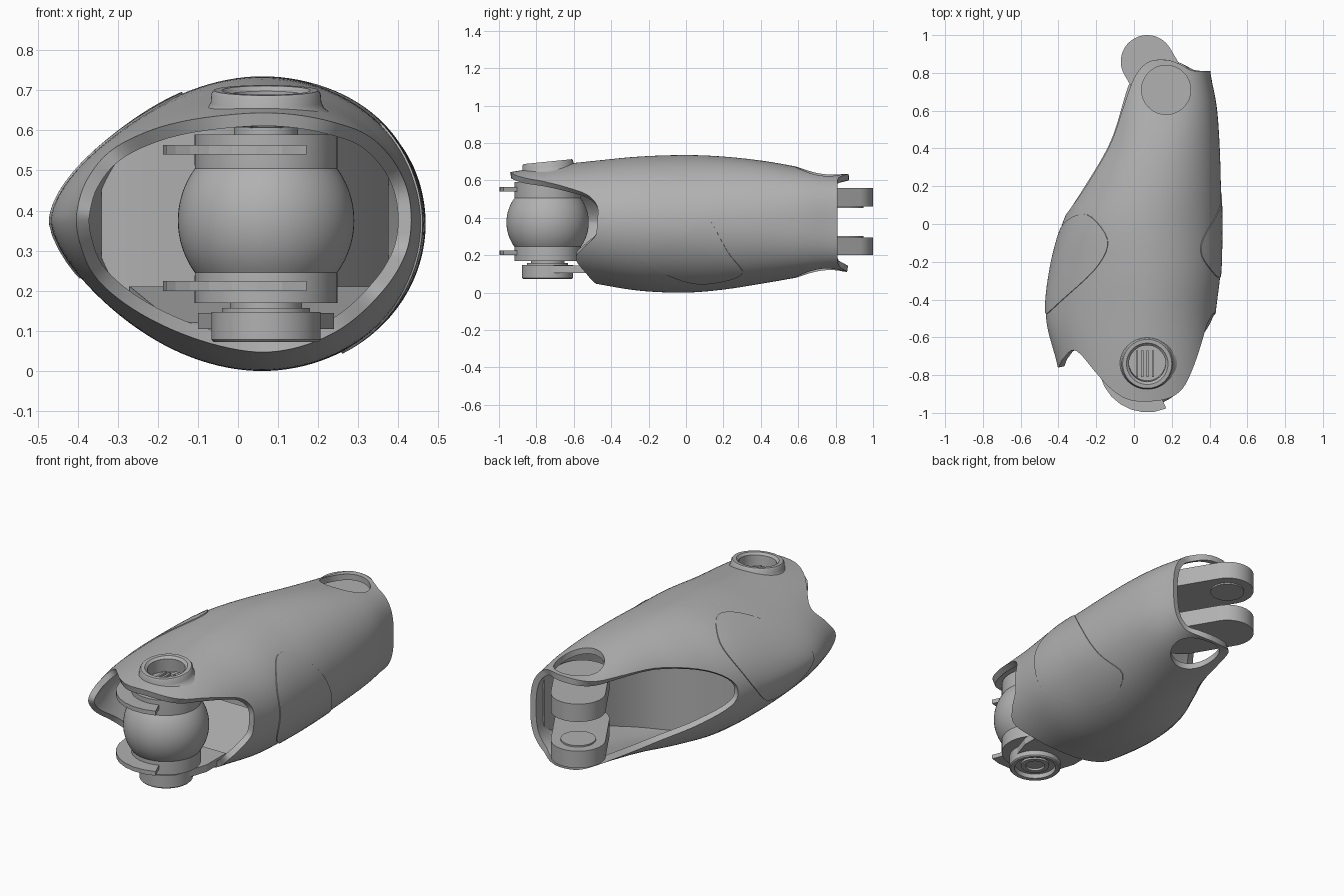
import bpy, bmesh, math
from mathutils import Matrix, Vector

if "Cube" in bpy.data.objects:
    bpy.data.objects.remove(bpy.data.objects["Cube"], do_unlink=True)

grey = bpy.data.materials.new("plain grey")
grey.use_nodes = True
grey.diffuse_color = (0.44, 0.44, 0.44, 1)
grey.node_tree.nodes["Principled BSDF"].inputs["Base Color"].default_value = (0.44, 0.44, 0.44, 1)


def make(name, verts, faces, closed=True):
    bm = bmesh.new()
    vs = [bm.verts.new(v) for v in verts]
    for f in faces:
        bm.faces.new([vs[i] for i in f])
    if closed:
        bmesh.ops.recalc_face_normals(bm, faces=bm.faces)
    me = bpy.data.meshes.new(name)
    bm.to_mesh(me)
    bm.free()
    ob = bpy.data.objects.new(name, me)
    bpy.context.scene.collection.objects.link(ob)
    me.materials.append(grey)
    return ob


def activate(ob):
    bpy.ops.object.select_all(action='DESELECT')
    ob.select_set(True)
    bpy.context.view_layer.objects.active = ob


def smooth(ob, angle=35):
    activate(ob)
    bpy.ops.object.shade_smooth_by_angle(angle=math.radians(angle))
    return ob


def solidify(ob, thick, offset):
    activate(ob)
    m = ob.modifiers.new("thickness", 'SOLIDIFY')
    m.thickness, m.offset = thick, offset
    bpy.ops.object.modifier_apply(modifier=m.name)


def lathe(name, profile, x, y, n=64):
    """Spin a (radius, z) profile around a vertical axis; radius 0 ends are capped."""
    solid = profile[0][0] == 0
    ring = [p for p in profile if p[0] > 0]
    k = len(ring)
    verts = [(x + r * math.cos(2 * math.pi * i / n), y + r * math.sin(2 * math.pi * i / n), z)
             for i in range(n) for r, z in ring]
    faces = [(i * k + j, (i + 1) % n * k + j, (i + 1) % n * k + (j + 1) % k, i * k + (j + 1) % k)
             for i in range(n) for j in range(k - 1 if solid else k)]
    if solid:
        faces += [[i * k + j for i in range(n)] for j in (0, k - 1)]
    return smooth(make(name, verts, faces))


def prism(name, outline, z0, z1):
    n = len(outline)
    verts = [(x, y, z) for z in (z0, z1) for x, y in outline]
    faces = [tuple(range(n)), tuple(range(n, 2 * n))]
    faces += [(i, (i + 1) % n, n + (i + 1) % n, n + i) for i in range(n)]
    return make(name, verts, faces)


def arc(x, y, r, a0, a1, n):
    return [(x + r * math.cos(math.radians(a0 + (a1 - a0) * i / n)),
             y + r * math.sin(math.radians(a0 + (a1 - a0) * i / n))) for i in range(n + 1)]


def interp(table, t):
    """Smooth interpolation of rows (key, values...)."""
    t = min(max(t, table[0][0]), table[-1][0])
    i = max(k for k in range(len(table) - 1) if table[k][0] <= t)
    p, q = table[i], table[i + 1]
    o, s = table[max(i - 1, 0)], table[min(i + 2, len(table) - 1)]
    w = q[0] - p[0]
    u = (t - p[0]) / w
    out = []
    for c in range(1, len(p)):
        m0 = (q[c] - o[c]) / (q[0] - o[0]) * w
        m1 = (s[c] - p[c]) / (s[0] - p[0]) * w
        out.append((2*u**3 - 3*u*u + 1) * p[c] + (u**3 - 2*u*u + u) * m0
                   + (3*u*u - 2*u**3) * q[c] + (u**3 - u*u) * m1)
    return out


# Shell sections: y, x min, x ridge, x max, z min, z max, power on -x, power on +x
SECTIONS = [(-0.95, -0.37, 0.06, 0.42, 0.12, 0.642, 1.05, 0.95),
            (-0.75, -0.405, 0.06, 0.42, 0.09, 0.675, 1.12, 0.97),
            (-0.5, -0.465, 0.06, 0.43, 0.05, 0.703, 1.2, 1), (-0.25, -0.445, 0.06, 0.458, 0.01, 0.727, 1.15, 1),
            (0, -0.38, 0.06, 0.463, 0.0, 0.735, 1.05, 1), (0.2, -0.29, 0.09, 0.46, 0.016, 0.727, 1, 0.97),
            (0.42, -0.19, 0.13, 0.453, 0.05, 0.703, 0.93, 0.92), (0.62, -0.14, 0.15, 0.438, 0.085, 0.668, 0.85, 0.82),
            (0.8, -0.11, 0.15, 0.405, 0.115, 0.635, 0.8, 0.7), (0.88, -0.1, 0.15, 0.40, 0.108, 0.634, 0.8, 0.7)]
# Edge outlines: angle (0 = +x, 90 = top), y of the edge
FRONT = [(0, -0.475), (15, -0.475), (27, -0.53), (36, -0.64), (45, -0.75), (56, -0.86), (70, -0.92),
         (90, -0.94), (105, -0.925), (118, -0.86), (128, -0.78), (142, -0.67), (157, -0.71), (175, -0.76),
         (195, -0.72), (215, -0.6), (240, -0.52), (270, -0.48), (300, -0.53), (322, -0.59), (336, -0.54),
         (347, -0.485), (360, -0.475)]
REAR = [(0, 0.81), (45, 0.81), (62, 0.815), (78, 0.85), (90, 0.87), (105, 0.85), (120, 0.77), (132, 0.62),
        (142, 0.42), (155, 0.2), (168, 0.08), (180, 0.05), (192, 0.08), (205, 0.23), (218, 0.45),
        (230, 0.7), (245, 0.81), (270, 0.86), (285, 0.85), (305, 0.815), (360, 0.81)]


def surf(deg, y, off=0.0):
    x0, xc, x1, z0, z1, pl, pr = interp(SECTIONS, y)
    c, s = math.cos(math.radians(deg)), math.sin(math.radians(deg))
    half, p = (x1 - xc, pr) if c >= 0 else (xc - x0, pl)
    sp = lambda v: math.copysign(abs(v) ** p, v)
    return xc + (half + off) * sp(c), y, (z0 + z1) / 2 + ((z1 - z0) / 2 + off) * sp(s)


# Hollow outer shell with shaped front and rear edges
NU, NV = 120, 44
verts = []
for u in range(NU):
    a = 360 * u / NU
    yf, yr = interp(FRONT, a)[0], interp(REAR, a)[0]
    verts += [surf(a, yf + (yr - yf) * v / NV) for v in range(NV + 1)]
R = NV + 1
faces = [(u * R + v, u * R + v + 1, (u + 1) % NU * R + v + 1, (u + 1) % NU * R + v)
         for u in range(NU) for v in range(NV)]
shell = make("outer_shell", verts, faces, closed=False)
solidify(shell, 0.033, -1)

# Round openings: rear top, rear bottom, front top
for x, y, r, z0, z1 in ((0.17, 0.71, 0.13, 0.5, 0.8), (0.17, 0.71, 0.13, -0.05, 0.19),
                        (0.07, -0.74, 0.102, 0.5, 0.8)):
    cutter = prism("hole_cutter", arc(x, y, r, 0, 360 * 47 / 48, 47), z0, z1)
    cutter.hide_render = True
    activate(shell)
    m = shell.modifiers.new("hole", 'BOOLEAN')
    m.operation, m.solver, m.object = 'DIFFERENCE', 'EXACT', cutter
    bpy.ops.object.modifier_apply(modifier=m.name)
    bpy.data.objects.remove(cutter, do_unlink=True)
smooth(shell)


# Thin side panels following the shell
def panel(name, pts):
    n = len(pts)
    loop = []
    for i in range(n):
        a, b, c, d = (Vector(pts[(i + k) % n]) for k in (-1, 0, 1, 2))
        for t in (0, 0.2, 0.4, 0.6, 0.8):
            loop.append(0.5 * (2*b + (c - a)*t + (2*a - 5*b + 4*c - d)*t*t + (3*b - a - 3*c + d)*t**3))
    mid = sum(loop, Vector((0, 0))) / len(loop)
    rings, k = 12, len(loop)
    vs = [surf(mid[1], mid[0], 0.005)]
    for r in range(1, rings + 1):
        vs += [surf(q[1], q[0], 0.005) for q in (mid + (p - mid) * r / rings for p in loop)]
    vs += [surf(p[1], p[0], -0.003) for p in loop]
    fs = [(0, 1 + i, 1 + (i + 1) % k) for i in range(k)]
    fs += [(1 + r * k + i, 1 + (r + 1) * k + i, 1 + (r + 1) * k + (i + 1) % k, 1 + r * k + (i + 1) % k)
           for r in range(rings) for i in range(k)]
    return smooth(make(name, vs, fs))


panel("left_side_panel", [(-0.27, 22), (-0.17, 42), (-0.05, 38), (0.1, 10), (0.22, -24), (0.3, -52),
                          (0.1, -62), (-0.1, -48), (-0.25, -27), (-0.28, 0)])
panel("right_side_panel", [(0.05, 138), (-0.08, 117), (-0.25, 126), (-0.43, 155), (-0.47, 178),
                           (-0.35, 204), (-0.15, 200), (0.0, 168)])

# Curved inner wall closing the fold pocket
PATH = [(0, -0.34, -0.03), (1, -0.2, -0.03), (2, 0.0, 0.0), (3, 0.18, 0.12), (4, 0.3, 0.36), (5, 0.37, 0.74)]
verts, rows, cols = [], 30, 12
for i in range(rows + 1):
    x, y = interp(PATH, 5 * i / rows)
    x0, xc, x1, z0, z1, pl, pr = interp(SECTIONS, y)
    half, p = (x1 - xc, pr) if x >= xc else (xc - x0, pl)
    k = min(abs(x - xc) / (half - 0.015), 0.98)
    h = ((z1 - z0) / 2 - 0.015) * (1 - k ** (2 / p)) ** (p / 2)
    verts += [(x, y, (z0 + z1) / 2 + h * (2 * j / cols - 1)) for j in range(cols + 1)]
C = cols + 1
faces = [(i * C + j, (i + 1) * C + j, (i + 1) * C + j + 1, i * C + j + 1)
         for i in range(rows) for j in range(cols)]
wall = make("inner_wall", verts, faces)
solidify(wall, 0.012, 0)
smooth(wall)

# Sloping floor inside the front
floor = make("inner_floor", [(-0.16, -0.5, 0.115), (0.27, -0.5, 0.115), (0.34, -0.05, 0.205), (-0.27, -0.05, 0.205)],
             [(0, 1, 2, 3)])
solidify(floor, 0.012, 0)

# Rear hinge lugs with inner discs
d = math.degrees(math.atan2(0.64 - 0.86, 0.20 - 0.07))
lug = arc(0.07, 0.86, 0.14, d + 90, d + 270, 28) + arc(0.20, 0.64, 0.14, d - 90, d + 90, 28)
for side, z0, z1, f0, f1 in (("upper", 0.46, 0.56, 0.452, 0.462), ("lower", 0.2, 0.295, 0.293, 0.303)):
    smooth(prism(side + "_rear_lug", lug, z0, z1))
    smooth(prism(side + "_lug_disc", arc(0.07, 0.86, 0.09, 0, 352.5, 47), f0, f1))

# Front joint: ball between two collars
JX, JY = 0.07, -0.74
ball = [(math.sqrt(0.22 ** 2 - z * z), 0.375 + z) for z in (-0.13 + 0.26 * i / 24 for i in range(25))]
lathe("ball_joint", [(0, 0.14), (0.11, 0.14), (0.11, 0.157), (0.09, 0.157), (0.09, 0.17), (0.178, 0.17),
                     (0.178, 0.235)] + ball + [(0.178, 0.515), (0.178, 0.59), (0.08, 0.59), (0.08, 0.612),
                                               (0, 0.612)], JX, JY)

# Curved stop flanges around the collars
flange = arc(JX, JY, 0.257, 180, 293, 8) + arc(JX, JY, 0.16, 293, 180, 8)
for side, z in (("upper", 0.54), ("lower", 0.2)):
    prism(side + "_stop_flange", flange, z, z + 0.024)

# Ring boss on top, slightly tilted, with a vented cap inside
boss = lathe("top_boss", [(0.097, -0.085), (0.097, -0.012), (0.11, 0), (0.13, 0.0), (0.136, -0.008),
                          (0.138, -0.03), (0.146, -0.046), (0.165, -0.06), (0.165, -0.075)], 0, 0)
boss.data.transform(Matrix.Translation((JX, JY, 0.7)) @ Matrix.Rotation(0.1, 4, 'X'))
lathe("boss_cap", [(0, 0.607), (0.104, 0.607), (0.104, 0.62), (0, 0.62)], JX, JY)
for i in range(4):
    x = 0.01 + i * 0.028
    prism("vent_slat", [(x, -0.81), (x + 0.012, -0.81), (x + 0.012, -0.67), (x, -0.67)], 0.615, 0.63)

# Foot ring under the ball and its tongue to the shell
lathe("foot_ring", [(0, 0.1), (0.05, 0.1), (0.05, 0.088), (0.075, 0.088), (0.075, 0.1), (0.108, 0.1),
                    (0.11, 0.075), (0.13, 0.072), (0.136, 0.078), (0.136, 0.147), (0, 0.147)], JX, JY)
prism("foot_tongue", [(JX - 0.13, JY), (JX + 0.13, JY), (JX + 0.17, -0.62), (JX + 0.17, -0.45),
                      (JX - 0.17, -0.45), (JX - 0.17, -0.62)], 0.105, 0.145)
